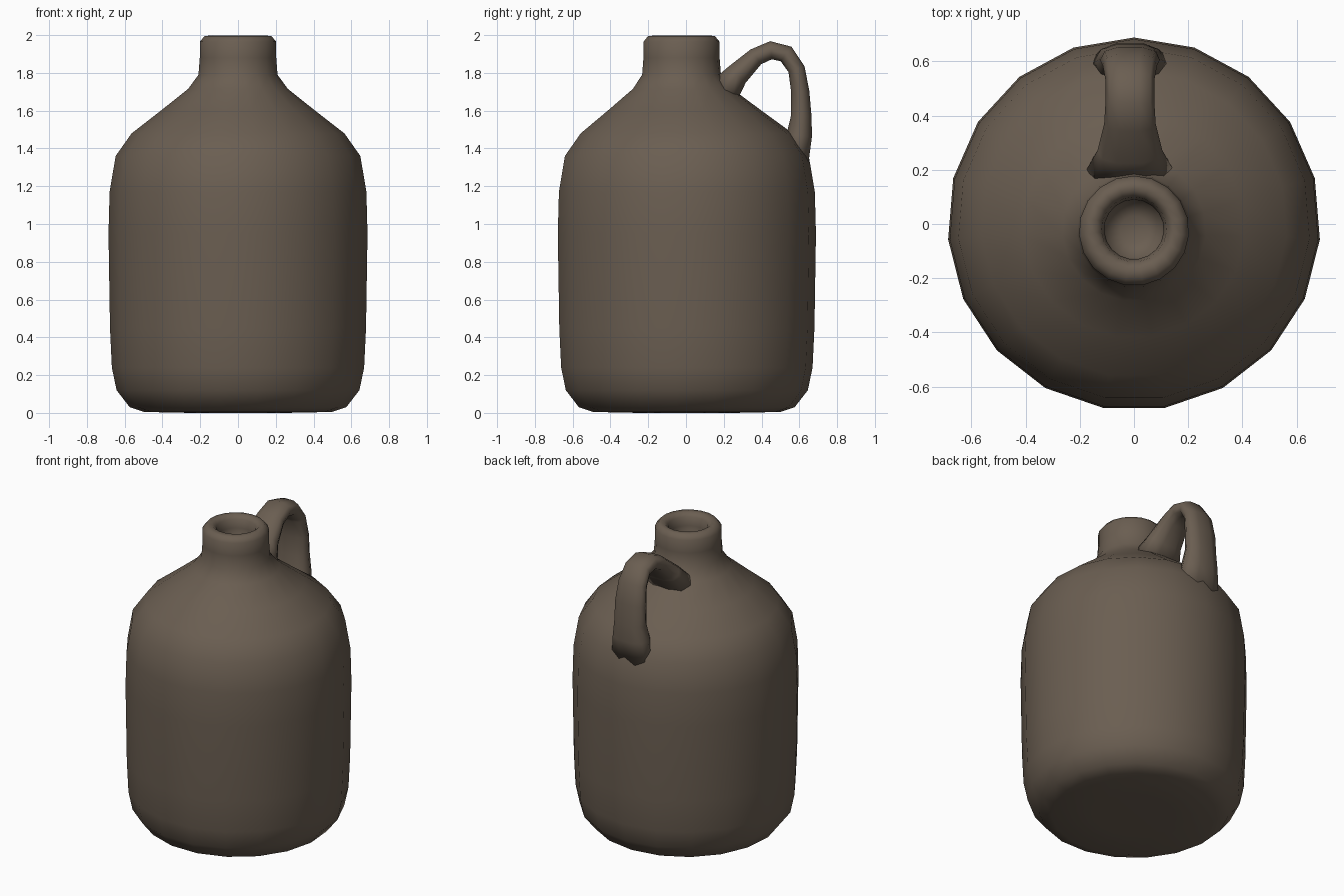
import bpy, bmesh, math
from mathutils import Vector

if "Cube" in bpy.data.objects:
    bpy.data.objects.remove(bpy.data.objects["Cube"])

clay = bpy.data.materials.new("brown clay")
clay.diffuse_color = (0.145, 0.112, 0.083, 1)
clay.use_nodes = True
clay.node_tree.nodes["Principled BSDF"].inputs["Base Color"].default_value = clay.diffuse_color


def skin(name, rings):
    """Bridge equal-length rings of points, cap both ends, shade smooth."""
    bm = bmesh.new()
    loops = [[bm.verts.new(p) for p in ring] for ring in rings]
    n = len(loops[0])
    for a, b in zip(loops, loops[1:]):
        for i in range(n):
            j = (i + 1) % n
            bm.faces.new((a[i], a[j], b[j], b[i]))
    bm.faces.new(loops[0][::-1])
    bm.faces.new(loops[-1])
    bmesh.ops.recalc_face_normals(bm, faces=bm.faces)
    for f in bm.faces:
        f.smooth = True
    me = bpy.data.meshes.new(name)
    bm.to_mesh(me)
    bm.free()
    me.materials.append(clay)
    ob = bpy.data.objects.new(name, me)
    bpy.context.collection.objects.link(ob)
    return ob


# Jug body, shoulder, neck and hollow mouth: (radius, z, y offset)
profile = [
    (0.25, 0.00, 0), (0.50, 0.005, 0), (0.575, 0.03, 0), (0.645, 0.12, 0),
    (0.670, 0.24, 0), (0.680, 0.45, 0), (0.688, 0.95, 0), (0.682, 1.17, 0),
    (0.650, 1.36, 0), (0.565, 1.48, 0), (0.41, 1.60, -0.01),
    (0.265, 1.715, -0.02), (0.210, 1.79, -0.025), (0.203, 1.88, -0.025),
    (0.203, 1.965, -0.025), (0.178, 1.995, -0.025), (0.145, 1.998, -0.02),
    (0.120, 1.975, -0.02), (0.110, 1.92, -0.02), (0.108, 1.83, -0.02),
    (0.05, 1.80, -0.02),
]
SIDES = 19
rings = []
for r, z, dy in profile:
    angles = [math.pi / 2 + math.tau * i / SIDES for i in range(SIDES)]
    rings.append([(r * math.cos(a), dy + r * math.sin(a), z) for a in angles])
skin("jug_body", rings)

# Loop handle: (y, z, half thickness, half width) along its centre line
path = [
    (0.20, 1.70, 0.09, 0.16), (0.27, 1.79, 0.065, 0.12),
    (0.37, 1.885, 0.05, 0.095), (0.45, 1.92, 0.05, 0.09),
    (0.53, 1.90, 0.05, 0.09), (0.585, 1.82, 0.047, 0.10),
    (0.605, 1.70, 0.05, 0.11), (0.61, 1.57, 0.057, 0.11),
    (0.60, 1.47, 0.07, 0.125), (0.58, 1.32, 0.07, 0.15),
]
rings = []
for k, (y, z, t, w) in enumerate(path):
    p, q = path[max(k - 1, 0)], path[min(k + 1, len(path) - 1)]
    d = Vector((q[0] - p[0], q[1] - p[1])).normalized()
    ring = []
    for i in range(10):
        a = math.tau * i / 10
        # squarish oval section, lying across the path
        c = math.copysign(abs(math.cos(a)) ** 0.8, math.cos(a)) * w
        s = math.copysign(abs(math.sin(a)) ** 0.8, math.sin(a)) * t
        ring.append((-0.015 + c, y - d.y * s, z + d.x * s))
    rings.append(ring)
skin("handle", rings)
